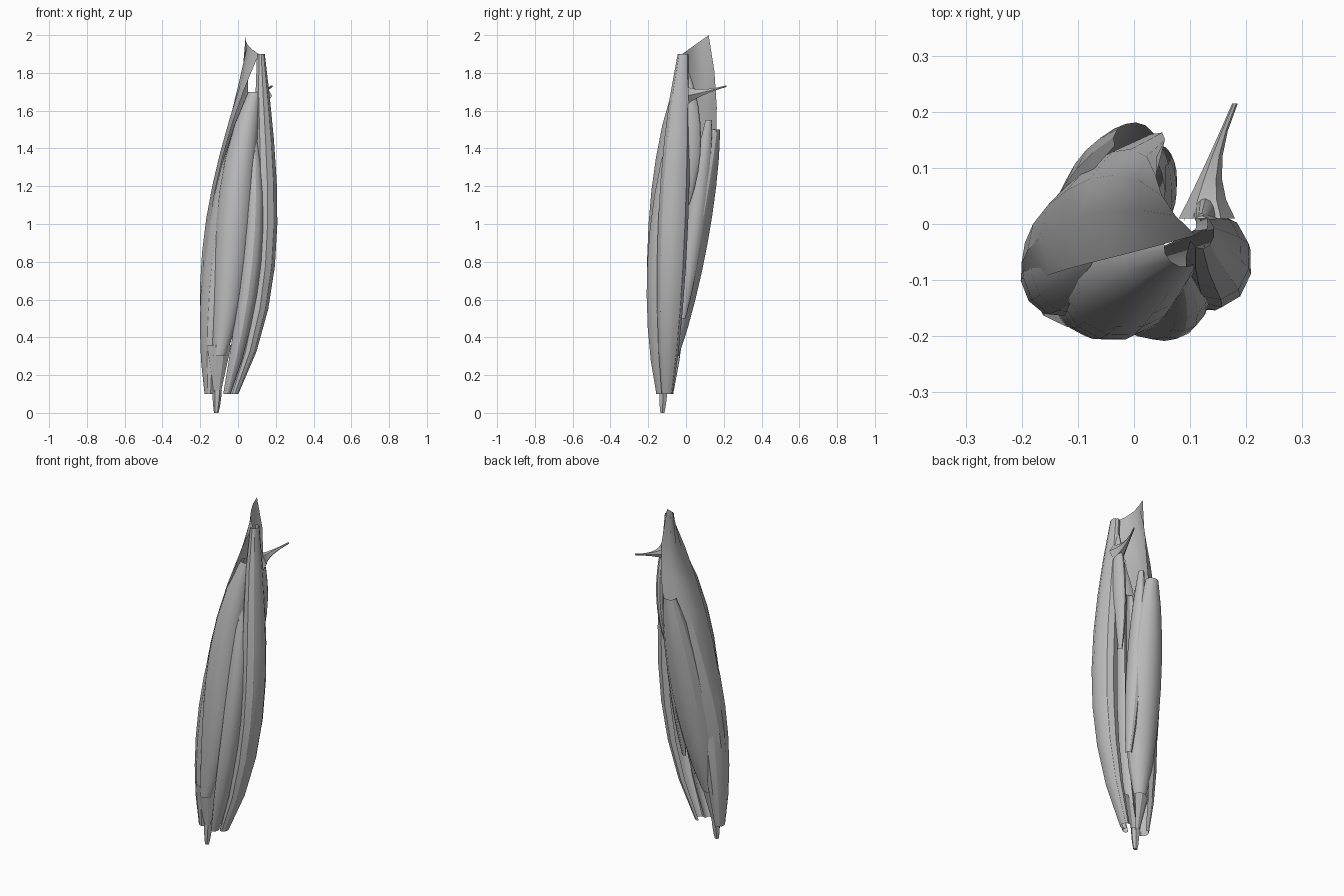
import bpy, bmesh, math
from mathutils import Vector

if "Cube" in bpy.data.objects:
    bpy.data.objects.remove(bpy.data.objects["Cube"], do_unlink=True)

grey = bpy.data.materials.new("husk grey")
grey.use_nodes = True
colour = (0.5, 0.5, 0.5, 1)
grey.diffuse_color = colour
grey.node_tree.nodes["Principled BSDF"].inputs["Base Color"].default_value = colour


def curve(points, t):
    """Point on the smooth curve through evenly spaced points."""
    last = len(points) - 1
    total = Vector((0, 0, 0))
    for i, point in enumerate(points):
        weight = 1
        for j in range(len(points)):
            if j != i:
                weight *= (t * last - j) / (i - j)
        total += Vector(point) * weight
    return total


def steps(count):
    return [i / count for i in range(count + 1)]


def sheet(name, rows, closed=False):
    """Skin rows of points with quads; closed rows also get end caps."""
    bm = bmesh.new()
    grid = [[bm.verts.new(point) for point in row] for row in rows]
    for lower, upper in zip(grid, grid[1:]):
        size = len(lower)
        for i in range(size if closed else size - 1):
            j = (i + 1) % size
            bm.faces.new((lower[i], lower[j], upper[j], upper[i]))
    if closed:
        bm.faces.new(grid[0][::-1])
        bm.faces.new(grid[-1])
    bmesh.ops.recalc_face_normals(bm, faces=bm.faces)
    mesh = bpy.data.meshes.new(name)
    bm.to_mesh(mesh)
    bm.free()
    mesh.materials.append(grey)
    obj = bpy.data.objects.new(name, mesh)
    bpy.context.collection.objects.link(obj)
    bpy.ops.object.select_all(action="DESELECT")
    obj.select_set(True)
    bpy.context.view_layer.objects.active = obj
    bpy.ops.object.shade_smooth_by_angle(angle=math.radians(30))


def pod_taper(t):
    """Full in the middle, narrow at both ends."""
    return math.sin(math.pi * (0.06 + 0.88 * t)) ** 0.6


def open_taper(t):
    """Widening steadily to the top."""
    return 0.25 + 0.75 * t


def leaf(name, facing, half, bottom, top, spine, width, depth, taper=pod_taper):
    """Cupped leaf: an arc swept up a curved spine of x, y points."""
    rows = []
    for t in steps(8):
        centre = curve([(x, y, 0) for x, y in spine], t)
        centre.z = bottom + (top - bottom) * t
        row = []
        for u in steps(8):
            angle = math.radians(facing + half * (2 * u - 1))
            arc = Vector((width * math.cos(angle), depth * math.sin(angle), 0))
            row.append(centre + arc * taper(t))
        rows.append(row)
    sheet(name, rows)


def spike(name, path, start, end, up):
    """Closed rod along a curve, easing from one radius to another."""
    rows = []
    for t in steps(5):
        centre = curve(path, t)
        radius = end + (start - end) * (1 - t) ** 2
        rows.append([centre + radius * (Vector((math.cos(a), 0, 0)) + up * math.sin(a))
                     for a in (math.tau * i / 6 for i in range(6))])
    sheet(name, rows, closed=True)


# Front and side leaves, each curled round its own spine
leaf("right_leaf", -15, 135, 0.1, 1.9,
     [(-.02, -.1), (.13, -.08), (.145, -.055), (.12, -.015)], .062, .08)
leaf("front_leaf", -105, 110, 0.3, 1.7,
     [(-.1, -.15), (-.04, -.115), (0, -.085), (.09, -.04)], .1, .1)
leaf("front_corner_leaf", -60, 95, 0.1, 1.5,
     [(-.06, -.13), (.07, -.13), (.08, -.06)], .055, .075)
leaf("left_leaf", 190, 120, 0.1, 1.5,
     [(-.15, -.1), (-.11, -.07), (0, -.02)], .075, .09)

# Leaves at the back
leaf("back_leaf", 85, 115, 0.3, 1.5,
     [(-.1, -.07), (-.04, .03), (0, .15)], .1, .085)
leaf("back_corner_leaf", 40, 110, 0.5, 1.55,
     [(.02, -.02), (.05, .12)], .04, .05)
leaf("rear_right_leaf", 60, 105, 1.1, 1.8,
     [(.1, 0), (.13, .03), (.12, 0)], .03, .05)

# Tall leaf spanned between a back edge, a middle rib and a front edge
back_edge = [(-.12, -.06, .3), (-.07, .08, .87), (.03, .16, 1.43), (.04, .12, 2)]
rib = [(-.18, -.09, .3), (-.18, 0, .87), (-.08, .08, 1.4), (.05, .05, 1.95)]
front_edge = [(-.17, -.14, .3), (-.17, -.1, .83), (-.08, -.07, 1.36), (.11, -.02, 1.9)]
tall_rows = []
for t in steps(9):
    across = [curve(line, t) for line in (back_edge, rib, front_edge)]
    tall_rows.append([curve(across, u) for u in steps(4)])
sheet("tall_leaf", tall_rows)

# Curled tip sticking out at the back
spike("curled_tip", [(.13, .01, 1.68), (.14, .1, 1.7), (.18, .215, 1.73)],
      .05, .005, Vector((0, 0, 1)))

# Stalk and the bract opening from it
spike("stalk", [(-.115, -.125, 0), (-.11, -.12, .12)], .012, .024, Vector((0, 1, 0)))
leaf("bract", 190, 140, 0.1, 0.36, [(-.11, -.12), (-.105, -.11)], .08, .075, open_taper)
